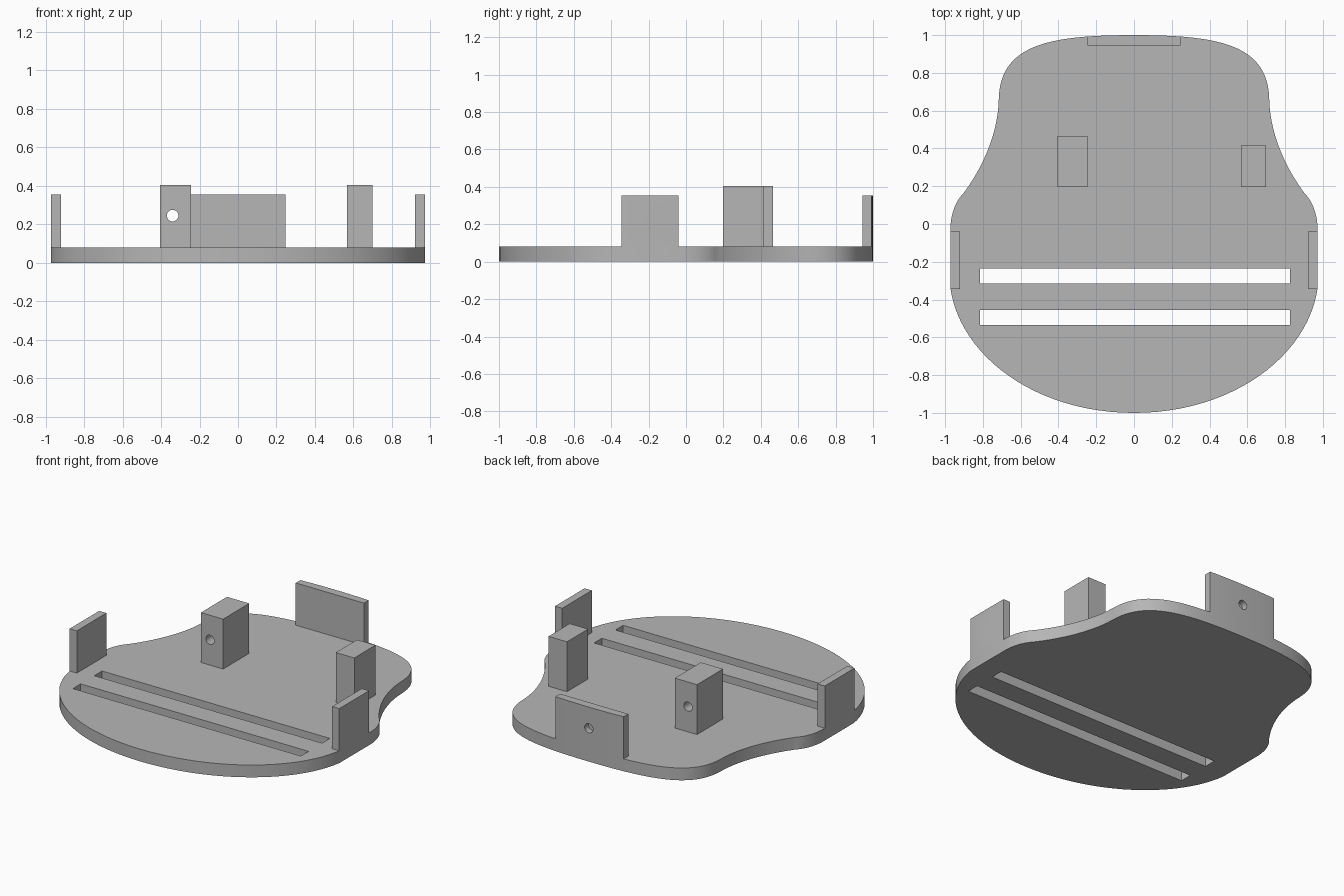
import bpy, bmesh, math
from mathutils import Vector
from mathutils.geometry import interpolate_bezier

if "Cube" in bpy.data.objects:
    bpy.data.objects.remove(bpy.data.objects["Cube"])

grey = bpy.data.materials.new("plain grey")
grey.use_nodes = True
grey.diffuse_color = (0.47, 0.47, 0.47, 1)
grey.node_tree.nodes["Principled BSDF"].inputs["Base Color"].default_value = grey.diffuse_color

BASE = 0.08      # plate thickness
TAB = 0.355      # top of the rim tabs
BLOCK = 0.405    # top of the standing blocks


def make(name, bm):
    bmesh.ops.recalc_face_normals(bm, faces=bm.faces)
    mesh = bpy.data.meshes.new(name)
    bm.to_mesh(mesh)
    bm.free()
    mesh.materials.append(grey)
    ob = bpy.data.objects.new(name, mesh)
    bpy.context.collection.objects.link(ob)
    return ob


def box(name, lo, hi):
    lo, hi = Vector(lo), Vector(hi)
    bm = bmesh.new()
    bmesh.ops.create_cube(bm, size=1)
    for v in bm.verts:
        v.co = (lo + hi) / 2 + v.co * (hi - lo)
    return make(name, bm)


def prism(name, outline, top):
    bm = bmesh.new()
    face = bm.faces.new([bm.verts.new((p.x, p.y, 0)) for p in outline])
    moved = bmesh.ops.extrude_face_region(bm, geom=[face])["geom"]
    bmesh.ops.translate(bm, vec=(0, 0, top),
                        verts=[g for g in moved if isinstance(g, bmesh.types.BMVert)])
    return make(name, bm)


def drill(start, end, radius=0.03):
    start, end = Vector(start), Vector(end)
    bm = bmesh.new()
    bmesh.ops.create_cone(bm, cap_ends=True, segments=32, radius1=radius,
                          radius2=radius, depth=(end - start).length)
    turn = (end - start).to_track_quat("Z", "Y").to_matrix()
    for v in bm.verts:
        v.co = turn @ v.co + (start + end) / 2
    return make("drill_cutter", bm)


def combine(ob, tool, operation="DIFFERENCE"):
    mod = ob.modifiers.new("cut", "BOOLEAN")
    mod.operation, mod.solver, mod.object = operation, "EXACT", tool
    bpy.context.view_layer.objects.active = ob
    bpy.ops.object.modifier_apply(modifier=mod.name)
    bpy.data.objects.remove(tool)


def smooth(ob):
    bpy.ops.object.select_all(action="DESELECT")
    ob.select_set(True)
    bpy.context.view_layer.objects.active = ob
    bpy.ops.object.shade_smooth_by_angle(angle=math.radians(30))


# Half outline of the plate as chained curves, then mirrored
curves = [
    ((0, 1), (.45, 1), (.71, .95), (.716, .66)),
    ((.716, .66), (.72, .48), (.80, .30), (.905, .16)),
    ((.905, .16), (.945, .12), (.972, .05), (.972, -.03)),
    ((.972, -.34), (.92, -.70), (.52, -1), (0, -1)),
]
half = []
for c in curves:
    for p in interpolate_bezier(*[Vector(q).to_3d() for q in c], 25):
        if not half or (p - half[-1]).length > 1e-4:
            half.append(p)
outline = half + [Vector((-p.x, p.y, 0)) for p in reversed(half[1:-1])]

# Base plate with two strap slots
plate = prism("base_plate", outline, BASE)
for y in (-.275, -.495):
    combine(plate, box("slot_cutter", (-.815, y - .04, -.1), (.827, y + .04, .2)))
smooth(plate)

# Rim tabs: trimmed to the outline, drilled from outside
tabs = {
    "left_tab": ((.92, -.345, BASE), (1.1, -.04, TAB), (1.1, -.195, .217), (.8, -.195, .217)),
    "right_tab": ((-1.1, -.345, BASE), (-.92, -.04, TAB), (-1.1, -.195, .217), (-.935, -.195, .217)),
    "back_tab": ((-.246, .945, BASE), (.246, 1.1, TAB), (0, 1.1, .217), (0, .96, .217)),
}
for name, (lo, hi, start, end) in tabs.items():
    tab = box(name, lo, hi)
    combine(tab, prism("trim_cutter", outline, 1), "INTERSECT")
    combine(tab, drill(start, end))
    smooth(tab)

# Standing blocks with a hole running front to back
blocks = {
    "right_block": (-.405, -.245, .465, -.34),
    "left_block": (.567, .70, .415, .662),
}
for name, (x0, x1, back, hole) in blocks.items():
    block = box(name, (x0, .197, BASE), (x1, back, BLOCK))
    combine(block, drill((hole, 0, .245), (hole, .7, .245)))
    smooth(block)
